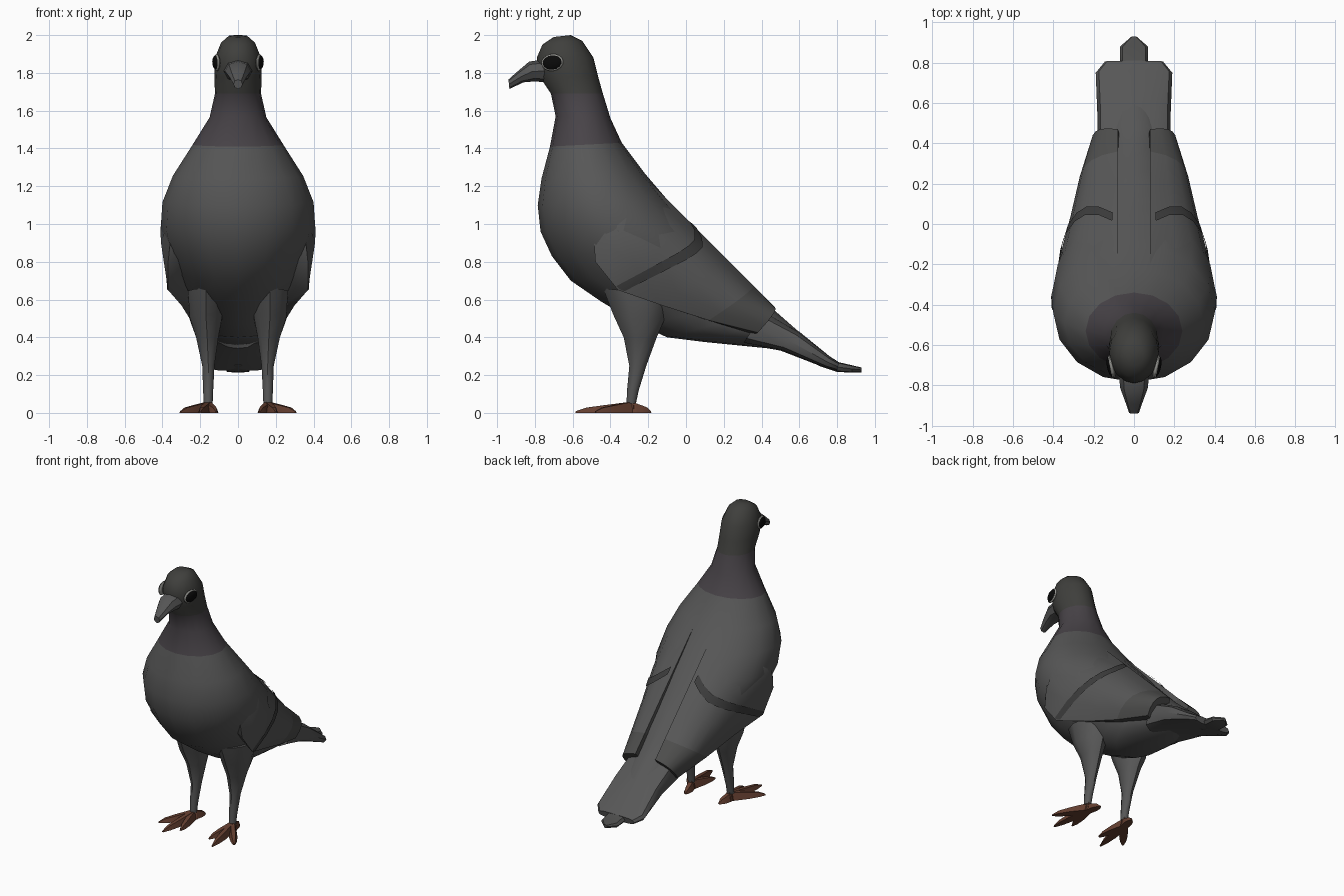
import bpy, bmesh, math
from mathutils import Vector as V

if "Cube" in bpy.data.objects:
    bpy.data.objects.remove(bpy.data.objects["Cube"])


def mat(name, r, g, b):
    m = bpy.data.materials.new(name)
    m.diffuse_color = (r, g, b, 1)
    m.use_nodes = True
    m.node_tree.nodes["Principled BSDF"].inputs["Base Color"].default_value = m.diffuse_color
    return m


HEAD = mat("head_grey", .05, .05, .046)
NECK = mat("neck_purple", .064, .056, .064)
BODY = mat("body_grey", .095, .095, .095)
DARK = mat("band_grey", .045, .045, .045)
TIP = mat("wing_tip_grey", .075, .075, .073)
BEAK = mat("beak_grey", .09, .09, .09)
FOOT = mat("foot_brown", .13, .05, .03)
EYE = mat("eye_black", .003, .003, .003)
RIM = mat("eye_rim", .3, .3, .28)


def loft(name, rings, mats, band_mats=None, angle=40, caps=True, closed=True):
    """Skin a list of point rings; band_mats gives a material index per band."""
    bm = bmesh.new()
    vs = [[bm.verts.new(p) for p in r] for r in rings]
    n = len(vs[0])
    for i in range(len(vs) - 1):
        for j in range(n if closed else n - 1):
            k = (j + 1) % n
            f = bm.faces.new((vs[i][j], vs[i][k], vs[i + 1][k], vs[i + 1][j]))
            f.material_index = band_mats[i] if band_mats else 0
    if caps:
        bm.faces.new(vs[0])
        bm.faces.new(vs[-1]).material_index = band_mats[-1] if band_mats else 0
    bmesh.ops.recalc_face_normals(bm, faces=bm.faces)
    me = bpy.data.meshes.new(name)
    bm.to_mesh(me)
    bm.free()
    for m in mats:
        me.materials.append(m)
    ob = bpy.data.objects.new(name, me)
    bpy.context.collection.objects.link(ob)
    smooth(ob, angle)
    return ob


def smooth(ob, angle):
    bpy.ops.object.select_all(action='DESELECT')
    ob.select_set(True)
    bpy.context.view_layer.objects.active = ob
    bpy.ops.object.shade_smooth_by_angle(angle=math.radians(angle))


def section(y0, z0, y1, z1, w, x=0, n=16, e=1.0):
    """Oval ring spanning two side-view contour points, w = half width."""
    c, h = V((x, (y0 + y1) / 2, (z0 + z1) / 2)), V((0, (y1 - y0) / 2, (z1 - z0) / 2))
    pw = lambda v: math.copysign(abs(v) ** e, v)
    out = []
    for i in range(n):
        a = 2 * math.pi * i / n
        out.append(c + h * pw(math.cos(a)) + V((w * pw(math.sin(a)), 0, 0)))
    return out


# Head, neck and body: front contour point, back contour point, half width
body = [(-.70, 1.99, -.61, 2.0, .05), (-.76, 1.95, -.55, 1.97, .09),
        (-.79, 1.88, -.49, 1.88, .122), (-.775, 1.78, -.465, 1.78, .125),
        (-.715, 1.69, -.44, 1.69, .122), (-.69, 1.57, -.40, 1.56, .15),
        (-.72, 1.41, -.34, 1.43, .24), (-.765, 1.24, -.22, 1.27, .345),
        (-.785, 1.10, -.10, 1.13, .40), (-.77, .96, .05, .97, .41),
        (-.71, .83, .13, .88, .38), (-.61, .70, .22, .79, .33),
        (-.45, .59, .33, .68, .27), (-.25, .47, .42, .585, .22),
        (-.10, .40, .46, .55, .20), (.10, .375, .50, .515, .18),
        (.50, .335, .62, .41, .12)]
loft("body", [section(*r) for r in body], [HEAD, NECK, BODY],
     [0] * 4 + [1] * 2 + [2] * 10, angle=60)

# Beak
beak = [(-.74, 1.75, -.76, 1.87, .075), (-.80, 1.755, -.83, 1.86, .068),
        (-.86, 1.75, -.895, 1.805, .045), (-.935, 1.715, -.94, 1.765, .024)]
loft("beak", [section(*r, n=8) for r in beak], [BEAK])

# Tail fan and its middle feather
tail = [(.30, .365, .42, .54, .18), (.50, .33, .60, .43, .182),
        (.74, .237, .76, .30, .19), (.80, .222, .81, .268, .145)]
loft("tail", [section(*r, n=12, e=.6) for r in tail], [BODY])
feather = [(.70, .25, .72, .32, .07), (.80, .217, .81, .268, .07),
           (.88, .213, .88, .252, .07), (.93, .215, .93, .24, .012)]
loft("tail_middle_feather", [section(*r, n=8, e=.6) for r in feather], [TIP])

# Wing stations: top edge, outer middle, bottom edge
WING = [((.08, -.30, 1.33), (.28, -.40, 1.22), (.34, -.50, 1.08)),
        ((.08, -.12, 1.15), (.38, -.30, 1.05), (.37, -.48, .80)),
        ((.08, .05, .98), (.33, -.08, .90), (.37, -.36, .65)),
        ((.08, .22, .81), (.29, .10, .74), (.30, -.13, .57)),
        ((.08, .36, .67), (.25, .28, .60), (.25, .12, .49)),
        ((.08, .47, .56), (.19, .46, .52), (.20, .38, .425))]


def wing_point(s, t):
    """Point on the outer wing surface: s along stations, t down the side."""
    i = min(int(s), len(WING) - 2)
    a, m, b = [V(p).lerp(V(q), s - i) for p, q in zip(WING[i], WING[i + 1])]
    c = m * 2 - (a + b) / 2
    return a * (1 - t) ** 2 + c * 2 * t * (1 - t) + b * t * t


def flip(points, sx):
    return [V((p.x * sx, p.y, p.z)) for p in points]


BAND = [(.03, 1.93), (.14, 2.2), (.27, 2.38), (.4, 2.42), (.55, 2.4),
        (.7, 2.32), (.85, 2.2), (1, 2.02)]
TOES = [(.115, -.50), (.20, -.585), (.305, -.48), (.135, -.185)]

for side, sx in (("right", 1), ("left", -1)):
    # Folded wing: curved outer face, inner face sunk into the body
    rings = []
    for s in range(len(WING)):
        outer = [wing_point(s, t / 6) for t in range(7)]
        a, b = outer[0], outer[-1]
        inner = [b.lerp(a, f) + V((-.03, -.03, -.03)) for f in (.15, .5, .85)]
        rings.append(flip(outer + inner, sx))
    loft(side + "_wing", rings, [BODY, TIP], [0, 0, 0, 0, 1], angle=50)

    # Dark wing band lying on the wing
    off = V((.006, .003, .006))
    strip = [flip([wing_point(s + d, t) + off for t, s in BAND], sx)
             for d in (-.12, 0, .12)]
    band = loft(side + "_wing_band", strip, [DARK], caps=False, closed=False)
    if band.data.polygons[3].normal.x * sx < 0:
        band.data.flip_normals()

    # Leg with feathered thigh
    leg = [(-.44, .66, -.08, .62, .10, .17), (-.385, .52, -.12, .48, .09, .17),
           (-.33, .40, -.155, .40, .062, .163), (-.30, .25, -.21, .25, .034, .157),
           (-.312, .12, -.25, .12, .028, .158), (-.315, .05, -.265, .05, .025, .158)]
    loft(side + "_leg", [section(*r[:5], x=r[5] * sx, n=10) for r in leg], [BODY])

    # Toes: tapered, flat underneath
    for i, (tx, ty) in enumerate(TOES):
        a, b = V((.158, -.29, 0)), V((tx, ty, 0))
        d = (b - a).normalized()
        p = V((-d.y, d.x, 0))
        rings = []
        for f, w, h in ((-.08, .026, .062), (.5, .028, .04), (.8, .02, .028), (1, .006, .008)):
            c = a.lerp(b, f)
            rings.append(flip([c - p * w, c - p * w * .5 + V((0, 0, h)),
                               c + p * w * .5 + V((0, 0, h)), c + p * w], sx))
        loft(f"{side}_toe_{i + 1}", rings, [FOOT], angle=25)

    # Eye and pale rim
    for name, m, x, r in (("eye_rim", RIM, .112, (.014, .060, .045)),
                          ("eye", EYE, .115, (.019, .054, .039))):
        bpy.ops.mesh.primitive_uv_sphere_add(segments=14, ring_count=8,
                                             location=(x * sx, -.708, 1.855))
        ob = bpy.context.object
        ob.name = f"{side}_{name}"
        ob.scale = r
        ob.rotation_euler = (math.radians(8), 0, math.radians(-12 * sx))
        ob.data.materials.append(m)
        smooth(ob, 60)
